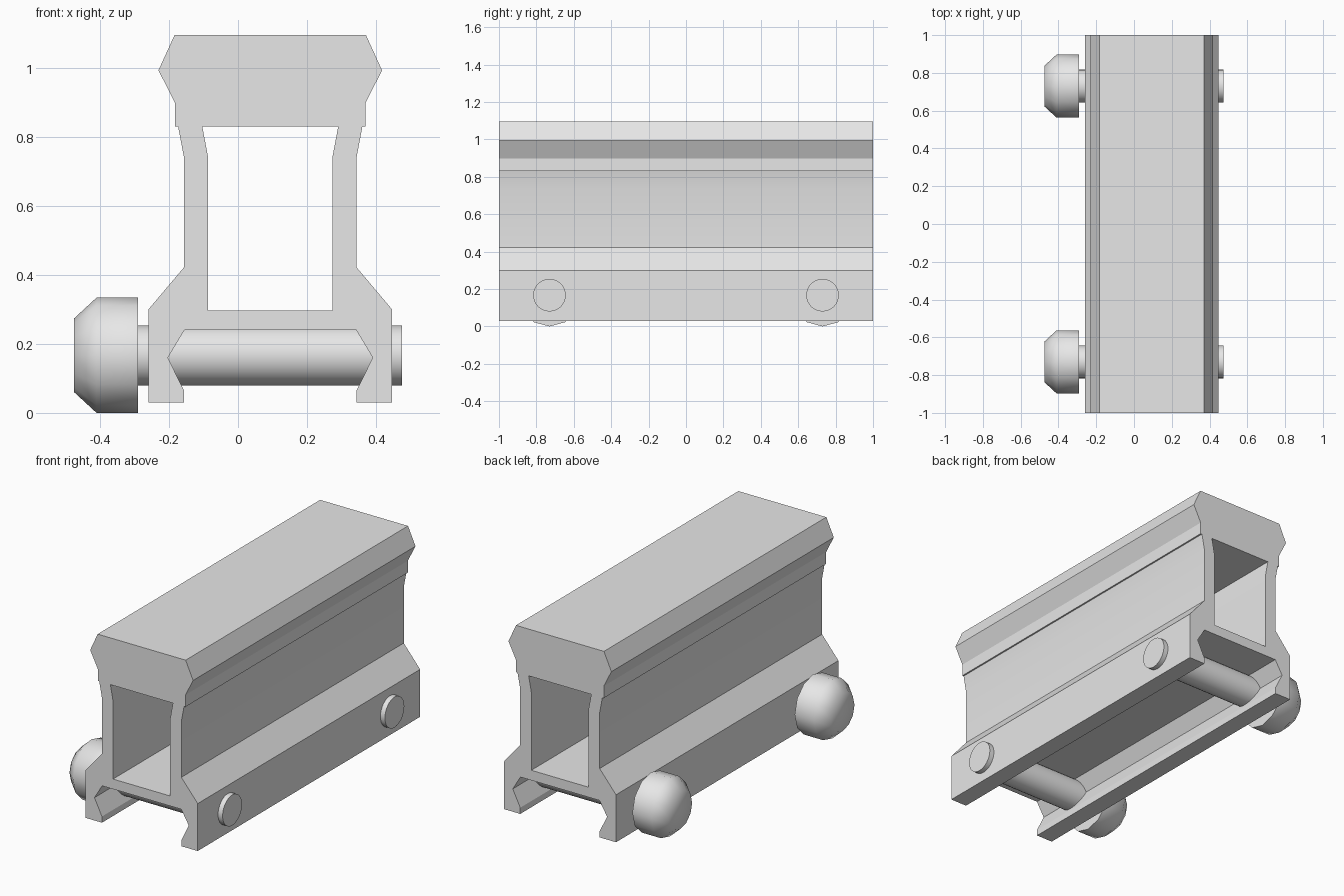
import bpy
import bmesh
import math
from mathutils import Matrix, Vector

cube = bpy.data.objects.get("Cube")
if cube:
    bpy.data.objects.remove(cube, do_unlink=True)

# One plain grey finish
grey = bpy.data.materials.new("light_grey")
grey.use_nodes = True
colour = (0.8, 0.8, 0.8, 1)
grey.diffuse_color = colour
grey.node_tree.nodes["Principled BSDF"].inputs["Base Color"].default_value = colour

CENTRE = 0.0935   # middle of the rail body
BOLT_Z = 0.167
BOLT_Y = 0.73


def finish(name, bm, angle):
    bmesh.ops.recalc_face_normals(bm, faces=bm.faces[:])
    mesh = bpy.data.meshes.new(name)
    bm.to_mesh(mesh)
    bm.free()
    mesh.materials.append(grey)
    obj = bpy.data.objects.new(name, mesh)
    bpy.context.collection.objects.link(obj)
    bpy.ops.object.select_all(action='DESELECT')
    obj.select_set(True)
    bpy.context.view_layer.objects.active = obj
    bpy.ops.object.shade_smooth_by_angle(angle=math.radians(angle))
    return obj


def mirrored_loop(bm, half):
    """Closed outline in the XZ plane from its right half, listed top to bottom."""
    points = half + [(-x, z) for x, z in reversed(half)]
    verts = [bm.verts.new((CENTRE + x, -1, z)) for x, z in points]
    return [bm.edges.new((a, b)) for a, b in zip(verts, verts[1:] + verts[:1])]


def lathe(name, profile, sides, y, angle):
    """Turned part around the X axis from (x, radius) pairs."""
    bm = bmesh.new()
    rings = []
    for x, r in profile:
        ring = []
        for i in range(sides):
            a = math.tau * i / sides
            ring.append(bm.verts.new((x, y + r * math.cos(a), BOLT_Z + r * math.sin(a))))
        rings.append(ring)
    for low, high in zip(rings, rings[1:]):
        for i in range(sides):
            j = (i + 1) % sides
            bm.faces.new((low[i], low[j], high[j], high[i]))
    bm.faces.new(rings[0])
    bm.faces.new(rings[-1])
    return finish(name, bm, angle)


# Riser body: head, waisted walls, flared foot with clamp slot, hollow core
outer = [(0.277, 1.096), (0.324, 0.993), (0.276, 0.898), (0.276, 0.83),
         (0.267, 0.83), (0.25, 0.74), (0.25, 0.422), (0.353, 0.30),
         (0.353, 0.03), (0.25, 0.03), (0.25, 0.065), (0.297, 0.16), (0.249, 0.24)]
core = [(0.197, 0.83), (0.18, 0.74), (0.18, 0.297)]
bm = bmesh.new()
edges = mirrored_loop(bm, outer) + mirrored_loop(bm, core)
bmesh.ops.triangle_fill(bm, edges=edges, use_beauty=True, normal=Vector((0, -1, 0)))
grown = bmesh.ops.extrude_face_region(bm, geom=bm.faces[:], use_keep_orig=True)
moved = [v for v in grown["geom"] if isinstance(v, bmesh.types.BMVert)]
bmesh.ops.transform(bm, matrix=Matrix.Translation((0, 2, 0)), verts=moved)
finish("riser_body", bm, 25)

# Cross bolts with faceted thumb knobs
for end, y in (("front", -BOLT_Y), ("back", BOLT_Y)):
    lathe(end + "_bolt", [(-0.30, 0.087), (0.475, 0.087)], 32, y, 30)
    lathe(end + "_knob", [(-0.475, 0.107), (-0.41, 0.167), (-0.29, 0.167)], 12, y, 60)
